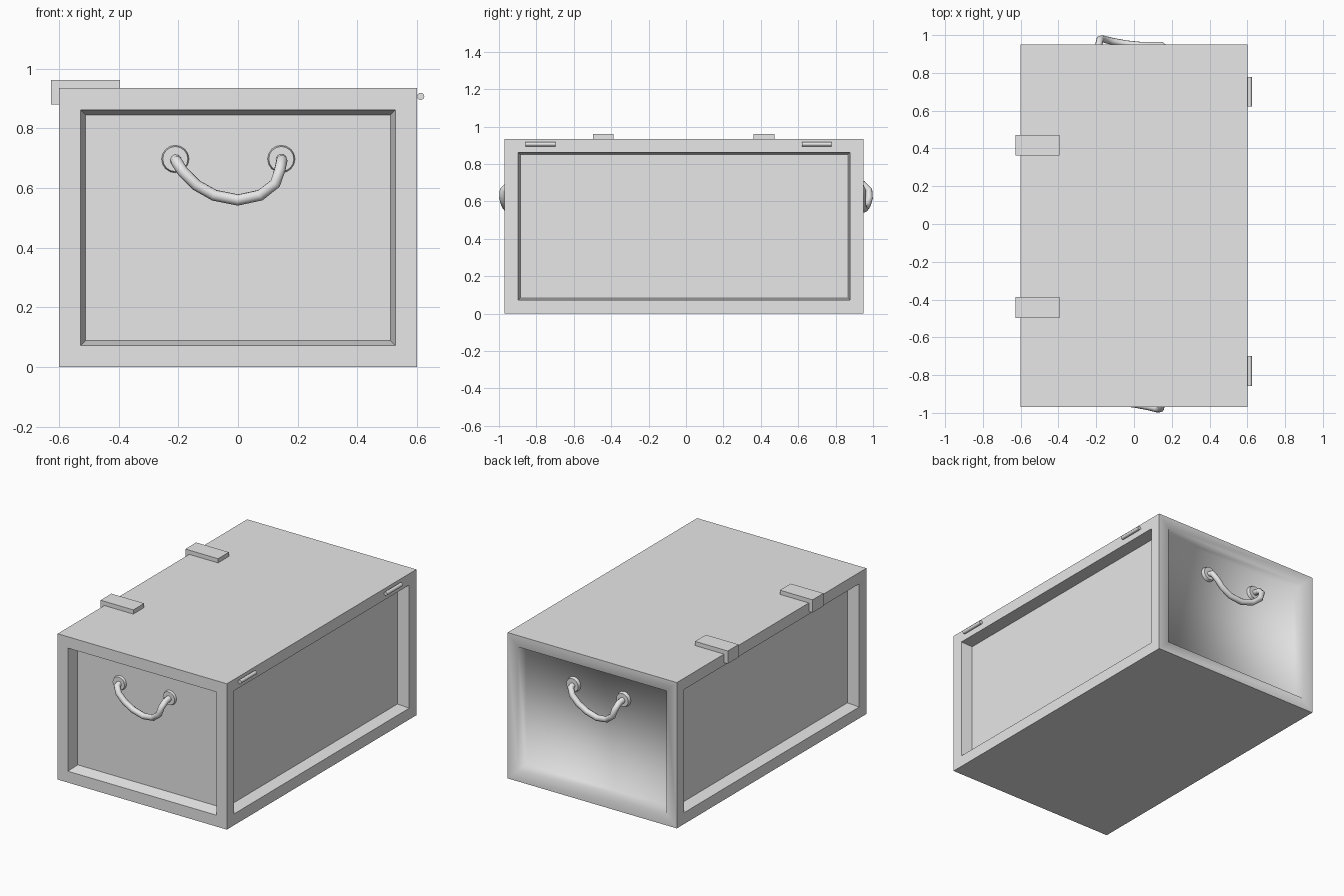
import bpy
import bmesh
import math
from mathutils import Matrix, Vector

old = bpy.data.objects.get("Cube")
if old:
    bpy.data.objects.remove(old, do_unlink=True)

# Single plain grey material
grey = bpy.data.materials.new("light_grey")
grey.use_nodes = True
grey.diffuse_color = (0.8, 0.8, 0.8, 1)
shader = next(n for n in grey.node_tree.nodes if n.type == "BSDF_PRINCIPLED")
shader.inputs["Base Color"].default_value = grey.diffuse_color


def add_object(name, bm):
    mesh = bpy.data.meshes.new(name)
    bm.to_mesh(mesh)
    bm.free()
    mesh.materials.append(grey)
    obj = bpy.data.objects.new(name, mesh)
    bpy.context.collection.objects.link(obj)
    return obj


def box_mesh(low, high):
    low, high = Vector(low), Vector(high)
    bm = bmesh.new()
    size = Matrix.Diagonal((high - low).to_4d())
    bmesh.ops.create_cube(bm, size=1, matrix=Matrix.Translation((low + high) / 2) @ size)
    return bm


def smooth_by_angle(obj, degrees):
    bpy.ops.object.select_all(action="DESELECT")
    obj.select_set(True)
    bpy.context.view_layer.objects.active = obj
    bpy.ops.object.shade_smooth_by_angle(angle=math.radians(degrees))


# Chest body: box with a sunken panel in each of its four sides
bm = box_mesh((-0.6, -0.97, 0), (0.6, 0.95, 0.935))
bm.normal_update()
back_faces = set()
for face in [f for f in bm.faces if abs(f.normal.z) < 0.5]:
    is_back = face.normal.y > 0.5
    depth = 0.06 if is_back else 0.075
    slope = 0.024 if abs(face.normal.y) > 0.5 else 0.016
    border = bmesh.ops.inset_individual(bm, faces=[face], thickness=0.103)["faces"]
    walls = bmesh.ops.inset_individual(bm, faces=[face], thickness=slope, depth=-depth)["faces"]
    if is_back:
        back_faces.update([face, *border, *walls])

# The back is softly shaded inside its crisp outer border
for face in back_faces:
    face.smooth = True
for edge in bm.edges:
    edge.smooth = all(f in back_faces for f in edge.link_faces)
add_object("chest_body", bm)

# Hinges: L-shaped straps over the right top edge
for name, start in (("front", -0.497), ("back", 0.362)):
    end = start + 0.11
    bm = box_mesh((-0.627, start, 0.88), (-0.6, end, 0.962))
    obj_flange = add_object(name + "_hinge_flange", bm)
    bm = box_mesh((-0.6, start, 0.935), (-0.395, end, 0.962))
    add_object(name + "_hinge_plate", bm)

# Latch pins: short rods along the left side near the top
for name, middle in (("front", -0.778), ("back", 0.7)):
    bm = bmesh.new()
    place = Matrix.Translation((0.612, middle, 0.907)) @ Matrix.Rotation(math.pi / 2, 4, "X")
    bmesh.ops.create_cone(bm, cap_ends=True, segments=16, radius1=0.012,
                          radius2=0.012, depth=0.158, matrix=place)
    smooth_by_angle(add_object(name + "_latch_pin", bm), 40)

# Drooping handle path, slightly turned so one end stands further out
handle_path = [
    (0.145, -0.89, 0.697), (0.147, -0.945, 0.692), (0.14, -0.978, 0.66),
    (0.125, -0.98, 0.615), (0.075, -0.967, 0.576), (0, -0.953, 0.56),
    (-0.08, -0.945, 0.576), (-0.14, -0.945, 0.61), (-0.185, -0.945, 0.655),
    (-0.207, -0.93, 0.69), (-0.21, -0.89, 0.697),
]
pivot = -0.02

for name, side in (("front", 1), ("back", -1)):
    turned = [(pivot + side * (x - pivot), side * y, z) for x, y, z in handle_path]

    # Handle bar swept along the path
    curve = bpy.data.curves.new(name + "_handle", "CURVE")
    curve.dimensions = "3D"
    curve.bevel_depth = 0.019
    curve.bevel_resolution = 3
    curve.use_fill_caps = True
    spline = curve.splines.new("POLY")
    spline.points.add(len(turned) - 1)
    for point, co in zip(spline.points, turned):
        point.co = (*co, 1)
    curve.materials.append(grey)
    handle = bpy.data.objects.new(name + "_handle", curve)
    bpy.context.collection.objects.link(handle)
    bpy.ops.object.select_all(action="DESELECT")
    handle.select_set(True)
    bpy.context.view_layer.objects.active = handle
    bpy.ops.object.convert(target="MESH")
    smooth_by_angle(handle, 60)

    # Round bevelled mounts where the bar meets the panel
    for end, (x, y, z) in (("left", turned[0]), ("right", turned[-1])):
        bm = bmesh.new()
        place = (Matrix.Translation((x, side * -0.895, z))
                 @ Matrix.Rotation(side * math.pi / 2, 4, "X"))
        bmesh.ops.create_cone(bm, cap_ends=True, segments=16, radius1=0.05,
                              radius2=0.042, depth=0.03, matrix=place)
        smooth_by_angle(add_object(f"{name}_handle_mount_{end}", bm), 40)
